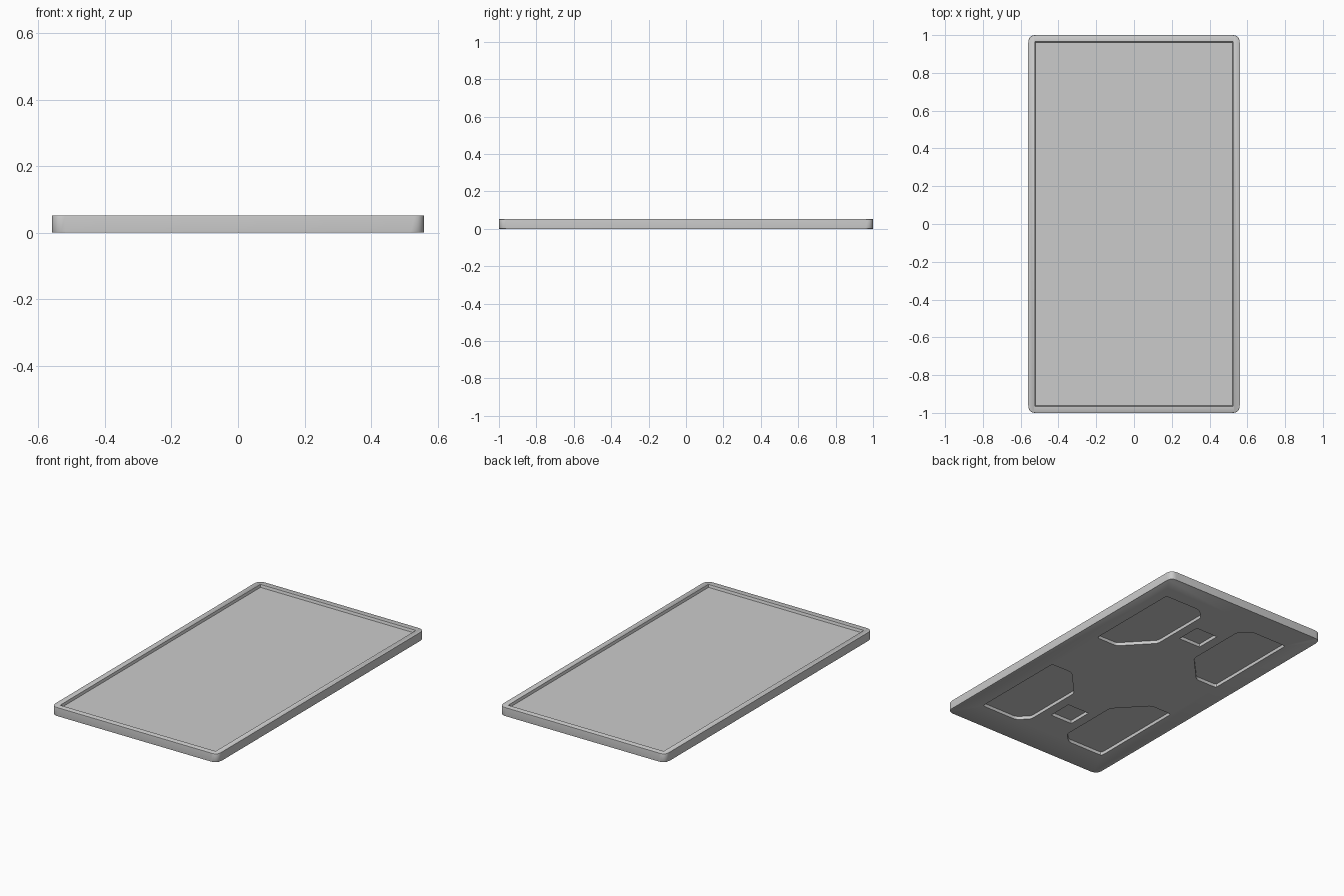
import bpy, bmesh, math

if "Cube" in bpy.data.objects:
    bpy.data.objects.remove(bpy.data.objects["Cube"])

H = 0.052        # tray height
FLOOR = 0.036    # top recess floor
POCKET = 0.02    # underside pocket depth


def rounded(points, radii, seg=5):
    """Round each corner of a convex or chamfered outline with a small arc."""
    out, n = [], len(points)
    for i, (px, py) in enumerate(points):
        r = radii
        if r == 0:
            out.append((px, py))
            continue
        ends = []
        for qx, qy in (points[i - 1], points[(i + 1) % n]):
            d = math.hypot(qx - px, qy - py)
            ends.append((px + (qx - px) * r / d, py + (qy - py) * r / d))
        (ax, ay), (bx, by) = ends
        for k in range(seg + 1):
            t = k / seg
            out.append(tuple((1 - t) ** 2 * a + 2 * t * (1 - t) * p + t * t * b
                             for a, p, b in ((ax, px, bx), (ay, py, by))))
    return out


def rect(hx, hy, cx=0, cy=0):
    return [(cx - hx, cy - hy), (cx + hx, cy - hy), (cx + hx, cy + hy), (cx - hx, cy + hy)]


def prism(bm, low, high, z0, z1):
    """Closed solid between two matching outlines."""
    a = [bm.verts.new((x, y, z0)) for x, y in low]
    b = [bm.verts.new((x, y, z1)) for x, y in high]
    bm.faces.new(a[::-1])
    bm.faces.new(b)
    for i in range(len(a)):
        j = (i + 1) % len(a)
        bm.faces.new((a[i], a[j], b[j], b[i]))
    return a + b


def finish(bm, name):
    bmesh.ops.recalc_face_normals(bm, faces=bm.faces)
    me = bpy.data.meshes.new(name)
    bm.to_mesh(me)
    bm.free()
    ob = bpy.data.objects.new(name, me)
    bpy.context.collection.objects.link(ob)
    return ob


# Tray slab with rounded corners and a fine edge bevel
bm = bmesh.new()
outline = rounded(rect(0.56, 1.0), 0.04, 6)
prism(bm, outline, outline, 0, H)
rims = [e for e in bm.edges if abs(e.verts[0].co.z - e.verts[1].co.z) < 1e-6]
bmesh.ops.bevel(bm, geom=rims, offset=0.003, segments=2, profile=0.5, affect='EDGES')
tray = finish(bm, "tray")

# Cutter: shallow top recess with slightly sloping walls
bm = bmesh.new()
prism(bm, rect(0.521, 0.961), rect(0.53, 0.97), FLOOR, H + 0.02)

# Cutter: four chamfered pockets, mirrored about both axes
profile = [(0.445, 0.2), (0.445, 0.82), (0.2, 0.82), (0.135, 0.76), (0.135, 0.375), (0.3, 0.2)]
pocket = rounded(profile, 0.018, 3)
for sx in (1, -1):
    for sy in (1, -1):
        shape = [(x * sx, y * sy) for x, y in pocket]
        if sx * sy > 0:
            shape.reverse()
        prism(bm, shape, shape, -0.02, POCKET)

# Cutter: two small square pockets
for sy in (1, -1):
    square = rect(0.075, 0.077, 0, 0.573 * sy)
    prism(bm, square, square, -0.02, POCKET)
cutter = finish(bm, "pocket_cutter")
cutter.hide_render = True

# Cut the recesses and shade
bpy.context.view_layer.objects.active = tray
tray.select_set(True)
mod = tray.modifiers.new("recesses", 'BOOLEAN')
mod.operation = 'DIFFERENCE'
mod.solver = 'EXACT'
mod.object = cutter
bpy.ops.object.modifier_apply(modifier=mod.name)
bpy.data.objects.remove(cutter)
bpy.ops.object.shade_smooth_by_angle(angle=math.radians(30))
